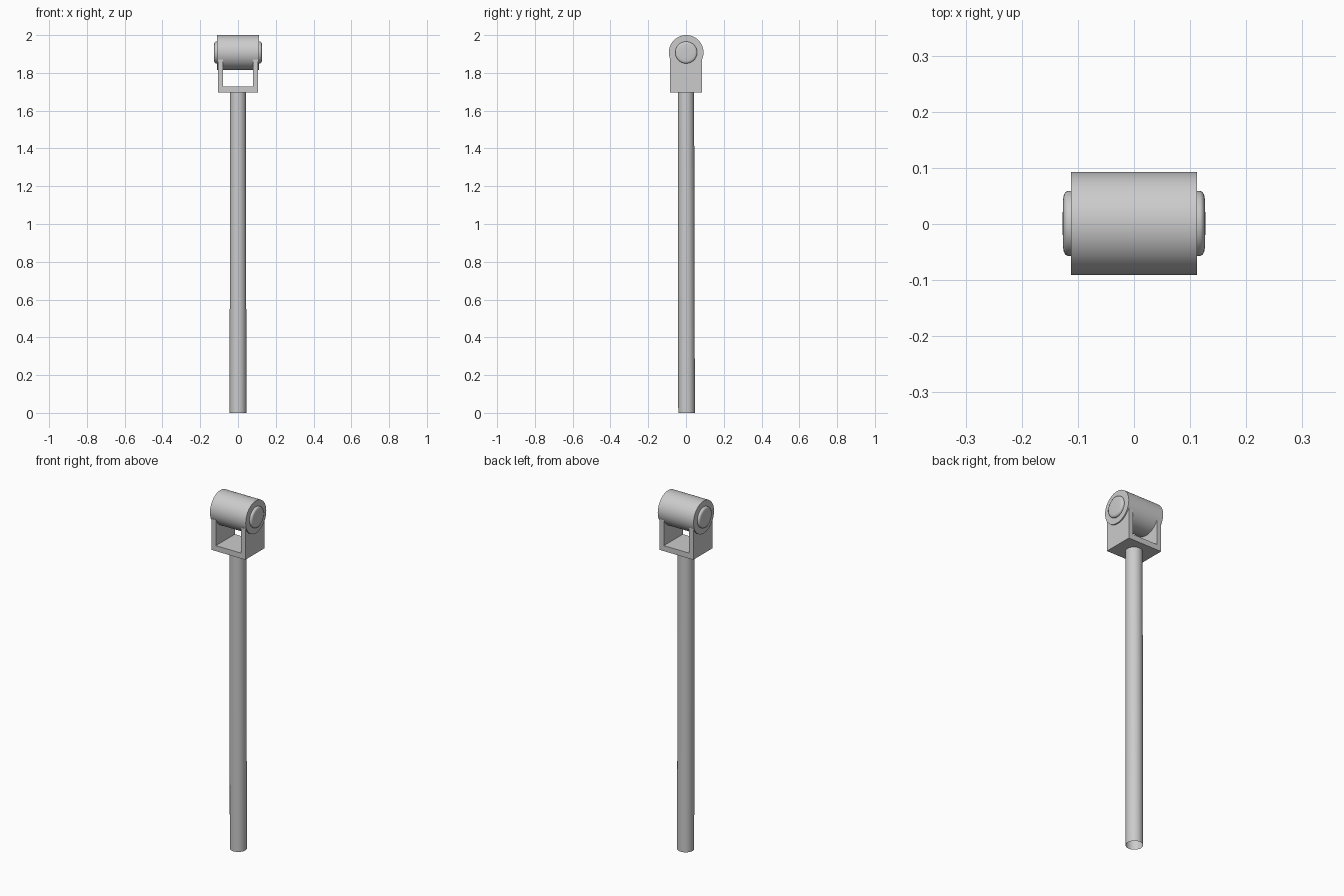
import bpy, bmesh
from math import cos, sin, tau, radians

if "Cube" in bpy.data.objects:
    bpy.data.objects.remove(bpy.data.objects["Cube"])


def make_object(name, bm):
    bmesh.ops.recalc_face_normals(bm, faces=bm.faces)
    mesh = bpy.data.meshes.new(name)
    bm.to_mesh(mesh)
    bm.free()
    obj = bpy.data.objects.new(name, mesh)
    bpy.context.collection.objects.link(obj)
    return obj


def smooth(obj):
    bpy.ops.object.select_all(action='DESELECT')
    obj.select_set(True)
    bpy.context.view_layer.objects.active = obj
    bpy.ops.object.shade_smooth_by_angle(angle=radians(40))


def loft(name, place, profile, sides, caps):
    """Round solid: profile is (radius, position along axis), place maps to xyz."""
    bm = bmesh.new()
    rings = [[bm.verts.new(place(r * cos(tau * i / sides), r * sin(tau * i / sides), t))
              for i in range(sides)] for r, t in profile]
    for a, b in zip(rings, rings[1:]):
        for i in range(sides):
            j = (i + 1) % sides
            bm.faces.new((a[i], a[j], b[j], b[i]))
    if caps:
        bm.faces.new(rings[0])
        bm.faces.new(rings[-1])
    obj = make_object(name, bm)
    smooth(obj)
    return obj


AXLE_Z = 1.908


def along_x(u, v, t):
    return (t, u + 0.001, AXLE_Z + v)


def leaning_up(u, v, t):
    # the pole leans very slightly, towards +y at its foot
    return (u, v + 0.003 * (1 - t / 1.7), t)


# Pole, open at the foot
loft("pole", leaning_up, [(0.044, 0.0), (0.043, 1.70)], 32, False)

# U-shaped bracket: profile in xz, extruded along y
outline = [(-0.105, 1.696), (0.105, 1.696), (0.105, 1.872), (0.079, 1.872),
           (0.079, 1.727), (-0.079, 1.727), (-0.079, 1.872), (-0.105, 1.872)]
bm = bmesh.new()
face = bm.faces.new([bm.verts.new((x, -0.085, z)) for x, z in outline])
ext = bmesh.ops.extrude_face_region(bm, geom=[face])
bmesh.ops.translate(bm, vec=(0, 0.17, 0),
                    verts=[v for v in ext["geom"] if isinstance(v, bmesh.types.BMVert)])
make_object("bracket", bm)

# Roller held by the bracket
loft("roller", along_x, [(0.092, -0.112), (0.092, 0.112)], 48, True)

# Rounded pin heads on both ends
for side, label in ((-1, "left"), (1, "right")):
    head = [(0.058, 0.110), (0.058, 0.118), (0.056, 0.122), (0.051, 0.125),
            (0.044, 0.1262), (0.02, 0.127)]
    loft(f"pin_head_{label}", along_x, [(r, side * t) for r, t in head], 40, True)
